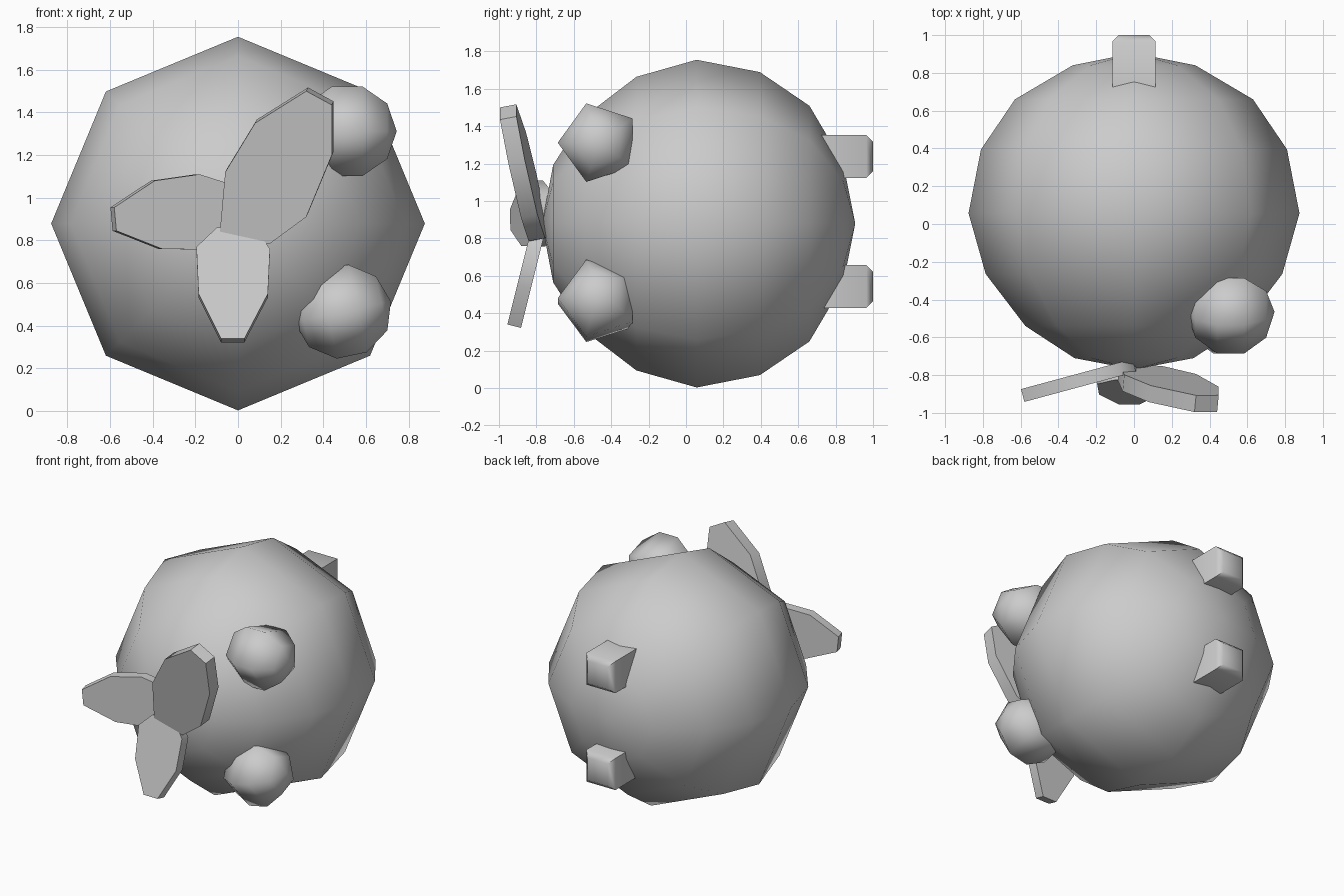
import bpy, bmesh, math
from mathutils import Vector, Matrix

if "Cube" in bpy.data.objects:
    bpy.data.objects.remove(bpy.data.objects["Cube"])


def finish(bm, name, angle):
    bmesh.ops.recalc_face_normals(bm, faces=bm.faces)
    me = bpy.data.meshes.new(name)
    bm.to_mesh(me)
    bm.free()
    ob = bpy.data.objects.new(name, me)
    bpy.context.collection.objects.link(ob)
    bpy.ops.object.select_all(action='DESELECT')
    ob.select_set(True)
    bpy.context.view_layer.objects.active = ob
    bpy.ops.object.shade_smooth_by_angle(angle=math.radians(angle))
    return ob


# round body: eight sides turned around the y axis
def body():
    profile = [(-0.71, 0.315), (-0.54, 0.575), (-0.265, 0.785), (0.057, 0.876),
               (0.395, 0.81), (0.66, 0.63), (0.84, 0.325)]
    bm = bmesh.new()
    rings = [[bm.verts.new((r * math.cos(i * math.pi / 4), y, 0.879 + r * math.sin(i * math.pi / 4)))
              for i in range(8)] for y, r in profile]
    for a, b in zip(rings, rings[1:]):
        for i in range(8):
            j = (i + 1) % 8
            bm.faces.new((a[i], a[j], b[j], b[i]))
    for ring, y in ((rings[0], -0.77), (rings[-1], 0.905)):
        pole = bm.verts.new((0, y, 0.879))
        for i in range(8):
            bm.faces.new((ring[i], ring[(i + 1) % 8], pole))
    finish(bm, "body", 80)


# flat leaf: outline in x/z, leaning outwards from its root
def leaf(name, outline, direction, root, y0, slope, thick):
    d = Vector(direction).normalized()
    normal = Vector((d.x * slope, 1, d.y * slope)).normalized() * thick
    bm = bmesh.new()
    front = [bm.verts.new((x, y0 - slope * (Vector((x, z)) - Vector(root)).dot(d), z))
             for x, z in outline]
    back = [bm.verts.new(v.co + normal) for v in front]
    n = len(front)
    bm.faces.new(front)
    bm.faces.new(back[::-1])
    for i in range(n):
        j = (i + 1) % n
        bm.faces.new((front[i], front[j], back[j], back[i]))
    finish(bm, name, 60)


# five-sided ball with its axis along x
def ball(name, loc, tilt):
    bm = bmesh.new()
    bmesh.ops.create_uvsphere(bm, u_segments=5, v_segments=5, radius=0.232)
    bm.transform(Matrix.Rotation(math.radians(90), 4, 'Y'))
    # turn so one corner points to the front
    far = max(bm.verts, key=lambda v: math.hypot(v.co.y, v.co.z)).co
    bm.transform(Matrix.Rotation(math.pi - math.atan2(far.z, far.y), 4, 'X'))
    bm.transform(Matrix.Translation(loc) @ Matrix.Rotation(math.radians(tilt), 4, 'Y'))
    finish(bm, name, 80)


# square peg with chamfered outer end
def peg(name, z):
    bm = bmesh.new()
    bmesh.ops.create_cube(bm, size=1)
    bm.transform(Matrix.Translation((0, 0.85, z)) @ Matrix.Diagonal((0.23, 0.30, 0.228, 1)))
    edges = [e for e in bm.edges if all(v.co.y > 0.9 for v in e.verts)]
    bmesh.ops.bevel(bm, geom=edges, offset=0.035, segments=1, affect='EDGES')
    finish(bm, name, 60)


body()
leaf("large_leaf", [(0.32, 1.5), (0.44, 1.435), (0.44, 1.2), (0.32, 0.91), (0.15, 0.785),
                    (0.02, 0.785), (-0.085, 0.84), (-0.06, 1.12), (0.08, 1.35)],
     (0.45, 0.89), (0, 0.8), -0.83, 0.215, 0.09)
leaf("side_leaf", [(-0.58, 0.955), (-0.57, 0.845), (-0.355, 0.76), (-0.13, 0.757), (-0.04, 0.8),
                   (0.02, 0.88), (0.01, 1.02), (-0.07, 1.075), (-0.18, 1.11), (-0.39, 1.08)],
     (-1, 0), (0, 0.9), -0.785, 0.27, 0.07)
leaf("lower_leaf", [(-0.08, 0.34), (0.03, 0.34), (0.14, 0.55), (0.15, 0.76), (0.08, 0.86),
                    (-0.1, 0.86), (-0.195, 0.77), (-0.185, 0.55)],
     (0, -1), (0, 0.8), -0.84, 0.25, 0.075)
for label, x, z, tilt in (("upper", 0.512, 1.312, 0), ("lower", 0.49, 0.466, -12)):
    ball(label + "_ball", (x, -0.465, z), tilt)
for label, z in (("upper", 1.238), ("lower", 0.543)):
    peg(label + "_peg", z)
